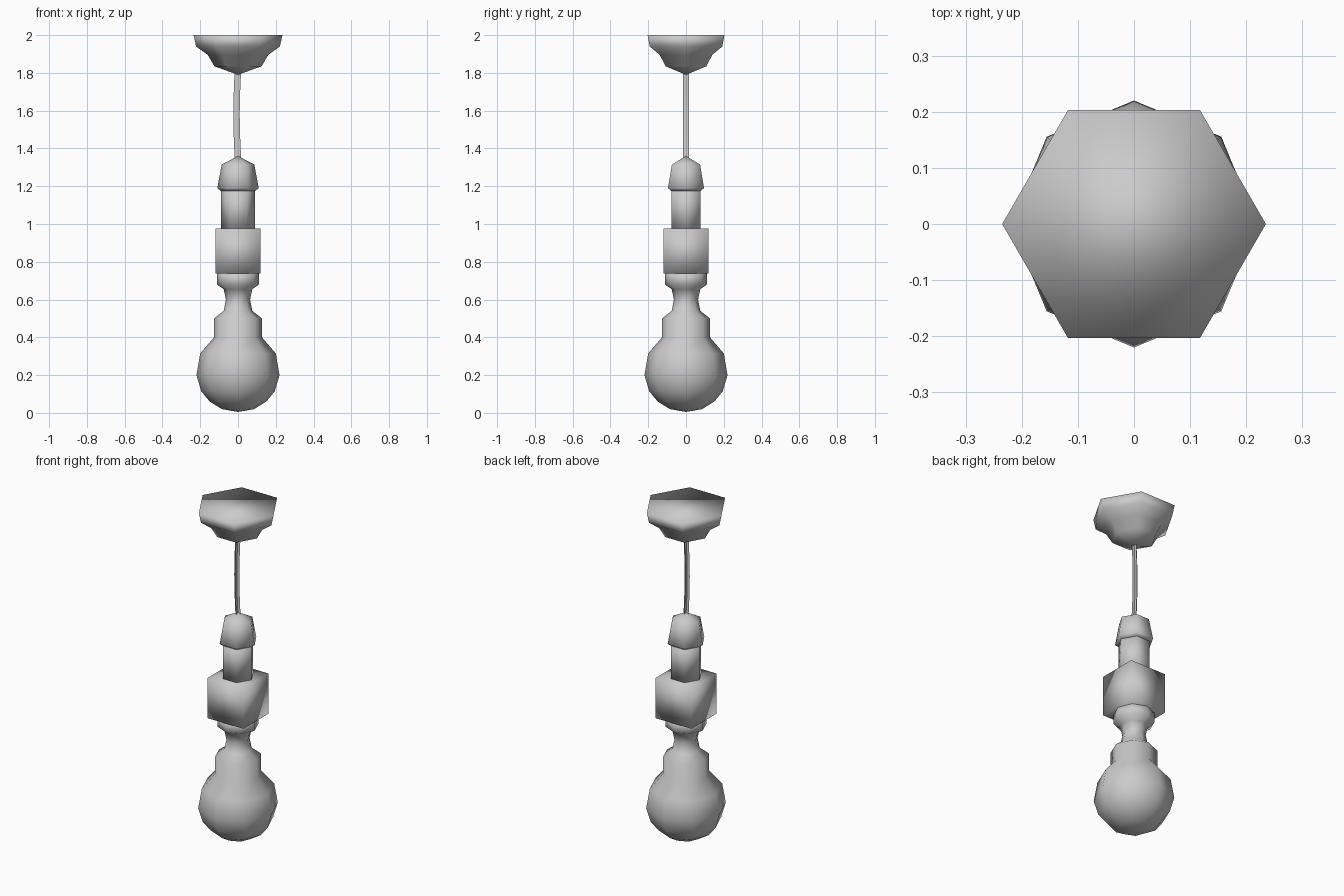
import bpy, bmesh
from math import cos, sin, pi

if "Cube" in bpy.data.objects:
    bpy.data.objects.remove(bpy.data.objects["Cube"])

grey = bpy.data.materials.new("light grey")
grey.use_nodes = True
COLOR = (0.6, 0.6, 0.6, 1)
grey.diffuse_color = COLOR
grey.node_tree.nodes["Principled BSDF"].inputs["Base Color"].default_value = COLOR


def finish(name, bm, closed=True):
    """Turn a bmesh into a smooth grey object."""
    if closed:
        bmesh.ops.recalc_face_normals(bm, faces=bm.faces[:])
    for f in bm.faces:
        f.smooth = True
    mesh = bpy.data.meshes.new(name)
    bm.to_mesh(mesh)
    bm.free()
    mesh.materials.append(grey)
    ob = bpy.data.objects.new(name, mesh)
    bpy.context.collection.objects.link(ob)
    return ob


def lathe(name, sides, profile):
    """Revolve (radius, height) pairs; a zero radius closes to a point."""
    bm = bmesh.new()
    rings = []
    for r, z in profile:
        n = sides if r else 1
        rings.append([bm.verts.new((r * cos(2 * pi * i / sides),
                                    r * sin(2 * pi * i / sides), z))
                      for i in range(n)])
    for a, b in zip(rings, rings[1:]):
        for i in range(sides):
            j = (i + 1) % sides
            corners = [a[i % len(a)], a[j % len(a)], b[j % len(b)], b[i % len(b)]]
            bm.faces.new(list(dict.fromkeys(corners)))
    for ring in (rings[0], rings[-1]):
        if len(ring) > 1:
            bm.faces.new(ring)
    return finish(name, bm)


# Bulb with its neck and collar
lathe("bulb", 8, [(0, 0.005), (0.085, 0.02), (0.15, 0.06), (0.195, 0.115),
                  (0.22, 0.2), (0.2, 0.315), (0.127, 0.4), (0.127, 0.5),
                  (0.076, 0.54), (0.064, 0.6), (0.076, 0.655),
                  (0.112, 0.68), (0.112, 0.745)])

# Square socket block
bm = bmesh.new()
bmesh.ops.create_cube(bm, size=0.24)
for v in bm.verts:
    v.co.z += 0.857
finish("socket_block", bm)

# Hexagonal stem and its cap
lathe("stem", 6, [(0.09, 0.97), (0.09, 1.2)])
lathe("stem_cap", 6, [(0.09, 1.175), (0.11, 1.19), (0.086, 1.315), (0, 1.36)])

# Ceiling mount
lathe("ceiling_mount", 6, [(0, 1.79), (0.125, 1.835), (0.16, 1.895),
                           (0.222, 1.94), (0.235, 2.0)])

# Slightly bowed cord made of two crossed strips
bm = bmesh.new()
STEPS, LOW, HIGH, HALF = 6, 1.34, 1.82, 0.017
for dx, dy in ((HALF, 0), (0, HALF)):
    rows = []
    for i in range(STEPS + 1):
        t = i / STEPS
        x = -0.008 * sin(pi * t)
        z = LOW + (HIGH - LOW) * t
        rows.append([bm.verts.new((x + s * dx, s * dy, z)) for s in (-1, 1)])
    for a, b in zip(rows, rows[1:]):
        bm.faces.new((a[0], a[1], b[1], b[0]))
finish("cord", bm, closed=False)
